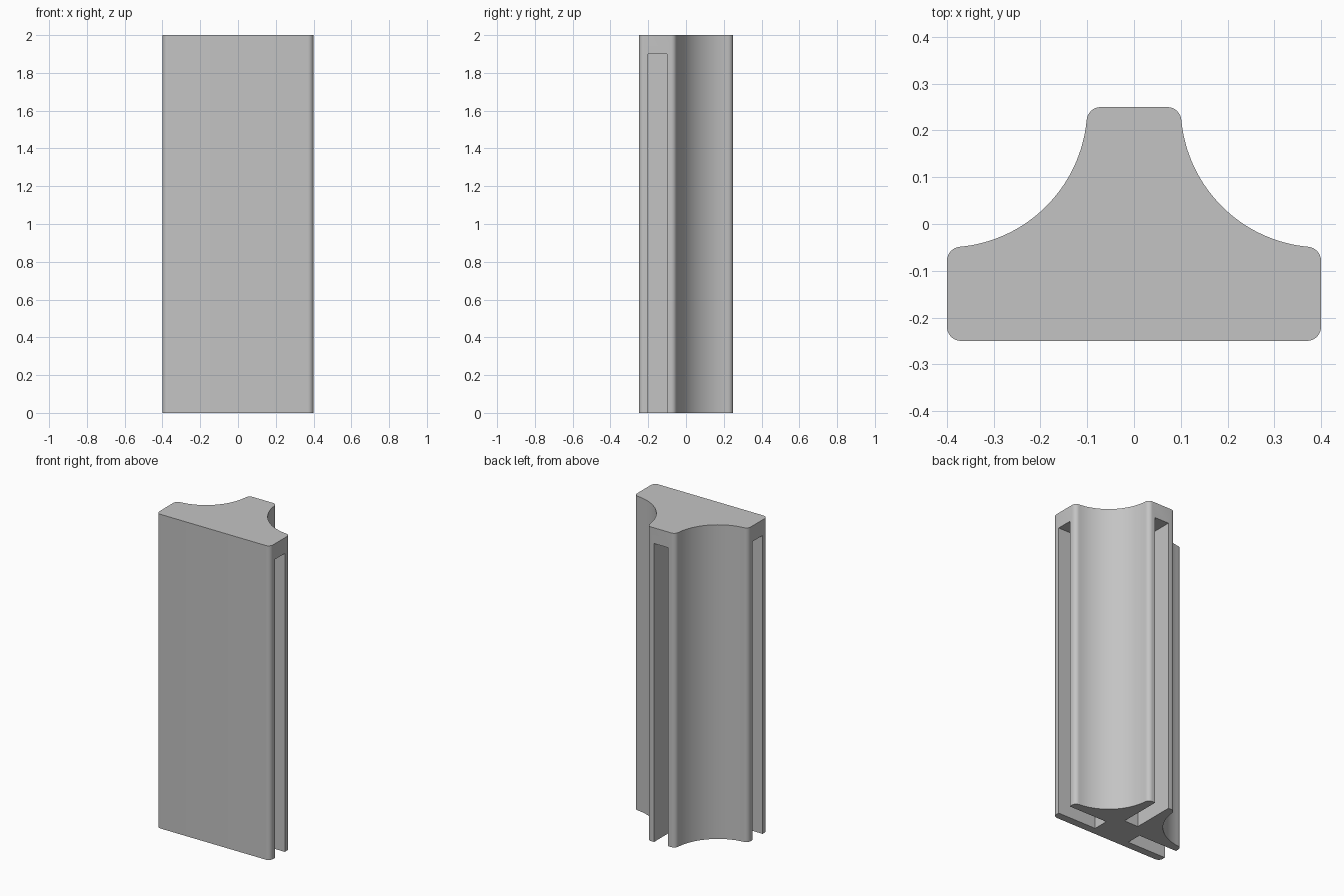
import bpy, bmesh
from math import asin, degrees, radians, sin, cos, sqrt
from mathutils import Matrix

cube = bpy.data.objects.get("Cube")
if cube:
    bpy.data.objects.remove(cube, do_unlink=True)

HEIGHT, HALF_W, HALF_D = 2.0, 0.4, 0.25
COVE, FILLET = 0.3, 0.03
SLOT_W, SLOT_DEPTH, SLOT_TOP = 0.1, 0.275, 1.9

grey = bpy.data.materials.new("plain_grey")
grey.use_nodes = True
colour = (0.55, 0.55, 0.55, 1)
grey.diffuse_color = colour
grey.node_tree.nodes["Principled BSDF"].inputs["Base Color"].default_value = colour


def arc(cx, cy, r, start, end, steps):
    angles = [radians(start + (end - start) * i / steps) for i in range(steps + 1)]
    return [(cx + r * cos(a), cy + r * sin(a)) for a in angles]


def make_object(name, bm):
    bmesh.ops.recalc_face_normals(bm, faces=bm.faces)
    mesh = bpy.data.meshes.new(name)
    bm.to_mesh(mesh)
    bm.free()
    mesh.materials.append(grey)
    obj = bpy.data.objects.new(name, mesh)
    bpy.context.collection.objects.link(obj)
    return obj


# Half cross-section: back corner fillet, concave cove, two side fillets
reach = sqrt((COVE + FILLET) ** 2 - FILLET ** 2)
tilt = degrees(asin(FILLET / (COVE + FILLET)))
half = arc(HALF_W - reach, HALF_D - FILLET, FILLET, 90, tilt, 8)
half += arc(HALF_W, HALF_D, COVE, 180 + tilt, 270 - tilt, 32)[1:-1]
half += arc(HALF_W - FILLET, HALF_D - reach, FILLET, 90 - tilt, 0, 8)
half += arc(HALF_W - FILLET, FILLET - HALF_D, FILLET, 0, -90, 8)
outline = half + [(-x, y) for x, y in reversed(half)]

# Column: the mirrored outline extruded to full height
bm = bmesh.new()
base = bm.faces.new([bm.verts.new((x, y, 0)) for x, y in outline])
top = bmesh.ops.extrude_face_region(bm, geom=[base], use_keep_orig=True)["geom"]
bmesh.ops.translate(bm, vec=(0, 0, HEIGHT),
                    verts=[v for v in top if isinstance(v, bmesh.types.BMVert)])
column = make_object("slotted_column", bm)

# Slot cutters: both sides and the back, open at the bottom
bm = bmesh.new()


def add_box(x0, x1, y0, y1, z0, z1):
    scale = Matrix.Diagonal((x1 - x0, y1 - y0, z1 - z0, 1))
    place = Matrix.Translation(((x0 + x1) / 2, (y0 + y1) / 2, (z0 + z1) / 2))
    bmesh.ops.create_cube(bm, size=1, matrix=place @ scale)


inner, outer = HALF_W - SLOT_DEPTH, HALF_W + 0.1
for x0, x1 in ((inner, outer), (-outer, -inner)):
    add_box(x0, x1, -0.2, -0.2 + SLOT_W, -0.1, SLOT_TOP)
add_box(-SLOT_W / 2, SLOT_W / 2, HALF_D - SLOT_DEPTH, HALF_D + 0.1, -0.1, SLOT_TOP)
cutter = make_object("slot_cutter", bm)
cutter.hide_render = True

# Cut the slots, then smooth the curved walls
bpy.ops.object.select_all(action="DESELECT")
bpy.context.view_layer.objects.active = column
column.select_set(True)
cut = column.modifiers.new("slots", "BOOLEAN")
cut.operation, cut.solver, cut.object = "DIFFERENCE", "EXACT", cutter
bpy.ops.object.modifier_apply(modifier=cut.name)
bpy.data.objects.remove(cutter, do_unlink=True)
bpy.ops.object.shade_smooth_by_angle(angle=radians(30))
